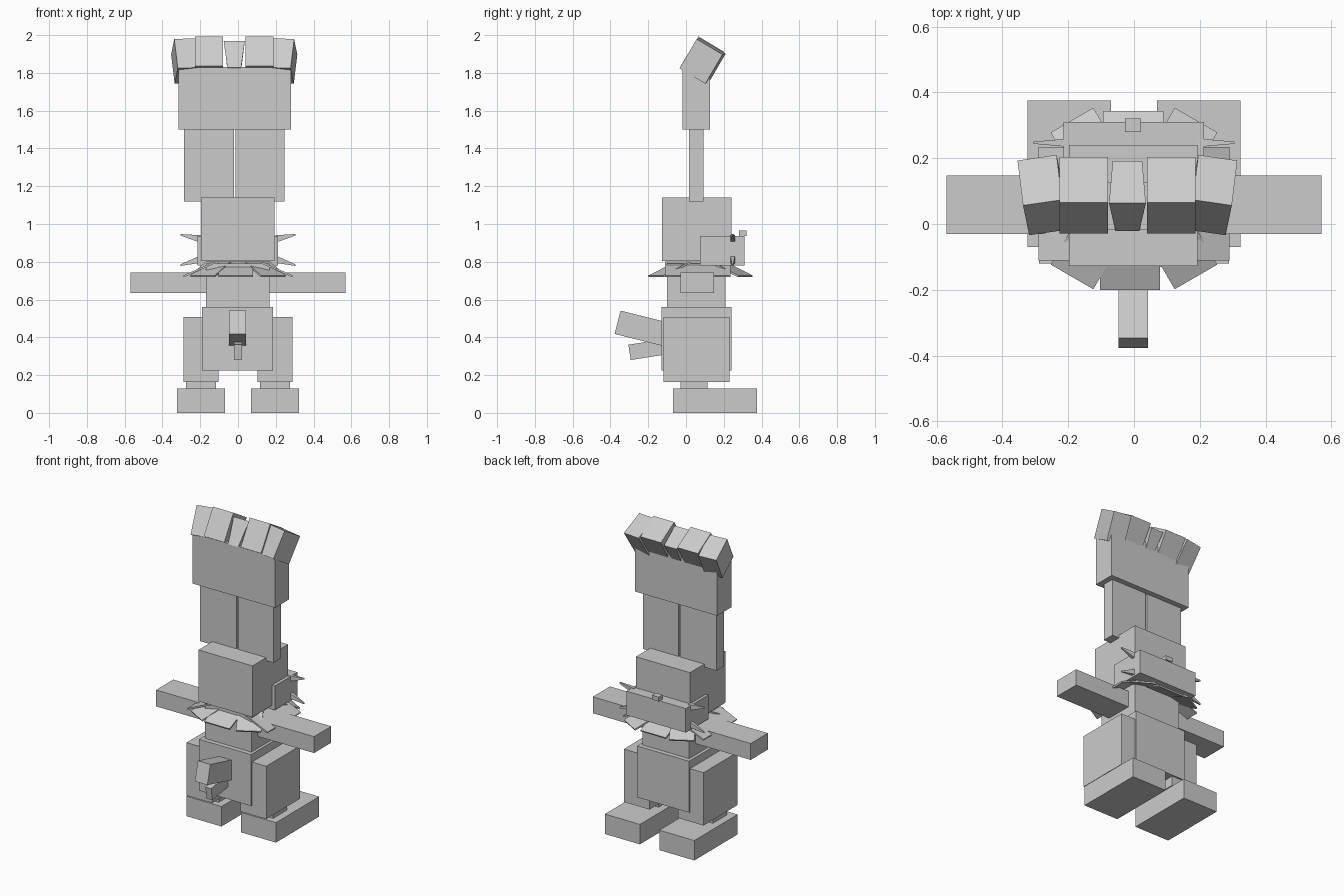
import bpy
import bmesh
from math import radians, sin, cos
from mathutils import Matrix, Vector

default_cube = bpy.data.objects.get("Cube")
if default_cube:
    bpy.data.objects.remove(default_cube, do_unlink=True)

grey = bpy.data.materials.new("plain grey")
grey.use_nodes = True
grey_linear = (0.6, 0.6, 0.6, 1)
grey.diffuse_color = grey_linear
grey.node_tree.nodes["Principled BSDF"].inputs["Base Color"].default_value = grey_linear


def block(name, centre, size, rot=None, taper=None):
    """Flat-sided box; taper optionally reshapes each local vertex."""
    bm = bmesh.new()
    bmesh.ops.create_cube(bm, size=1)
    for v in bm.verts:
        v.co = Vector(a * b for a, b in zip(v.co, size))
        if taper:
            taper(v.co)
    matrix = Matrix.Translation(centre)
    bm.transform(matrix @ rot if rot else matrix)
    mesh = bpy.data.meshes.new(name)
    bm.to_mesh(mesh)
    bm.free()
    mesh.materials.append(grey)
    obj = bpy.data.objects.new(name, mesh)
    bpy.context.collection.objects.link(obj)
    return obj


def span(name, x, y, z):
    """Upright box given by its limits along each axis."""
    limits = (x, y, z)
    return block(name, [(a + b) / 2 for a, b in limits], [b - a for a, b in limits])


def turn(angle, axis):
    return Matrix.Rotation(radians(angle), 4, axis)


def pair(name, x, y, z):
    span("left_" + name, x, y, z)
    span("right_" + name, (-x[1], -x[0]), y, z)


# Limbs
pair("foot", (0.07, 0.323), (-0.07, 0.375), (0, 0.13))
pair("ankle", (0.117, 0.275), (-0.03, 0.115), (0.13, 0.165))
pair("leg", (0.102, 0.288), (-0.12, 0.23), (0.163, 0.508))
pair("arm", (0.16, 0.57), (-0.03, 0.147), (0.635, 0.742))

# Body and head
span("hips", (-0.19, 0.185), (-0.13, 0.24), (0.225, 0.56))
span("chest", (-0.17, 0.167), (-0.1, 0.21), (0.56, 0.79))
span("head", (-0.197, 0.193), (-0.127, 0.24), (0.805, 1.14))
span("muzzle", (-0.215, 0.213), (0.075, 0.31), (0.78, 0.937))
span("nose", (-0.027, 0.021), (0.28, 0.32), (0.937, 0.965))

# Tail pieces
block("upper_tail", (-0.002, -0.236, 0.448), (0.09, 0.26, 0.127), turn(-14, 'X'))
block("lower_tail", (-0.001, -0.2, 0.336), (0.042, 0.2, 0.082), turn(9, 'X'))


# Cheek spikes taper from the muzzle to a narrow tip
def spike(name, side, base_z, tip_z):
    def taper(co):
        if co.x * side > 0:
            co.y *= 0.25
            co.z = co.z * 0.2 + tip_z - base_z
    block(name, (side * 0.25, 0.247, base_z), (0.11, 0.026, 0.04), taper=taper)


for side, label in ((1, "left"), (-1, "right")):
    spike(label + "_upper_spike", side, 0.92, 0.943)
    spike(label + "_lower_spike", side, 0.815, 0.782)


# Neck ruff plates slope outward; heading is measured from the front
def ruff(name, x, y, heading, width, length=0.17):
    a = radians(heading)
    centre = (x - sin(a) * length / 2, y + cos(a) * length / 2, 0.76)
    block(name, centre, (width, length * 1.08, 0.01), turn(heading, 'Z') @ turn(24, 'X'))


ruff("front_ruff", -0.012, -0.2, 0, 0.183)
ruff("back_ruff", -0.002, 0.342, 180, 0.183)
for side, label in ((1, "left"), (-1, "right")):
    ruff(label + "_front_ruff", side * 0.188, -0.16, side * 30, 0.15)
    ruff(label + "_back_ruff", side * 0.188, 0.315, side * 150, 0.15)
    ruff(label + "_side_ruff", side * 0.29, 0.062, side * 90, 0.345)

# Tall ears joined by a wide band
span("right_ear", (-0.285, -0.022), (0.015, 0.093), (1.12, 1.5))
span("left_ear", (-0.012, 0.245), (0.015, 0.093), (1.12, 1.5))
span("ear_band", (-0.315, 0.28), (-0.018, 0.128), (1.5, 1.83))

# Leaning tufts along the top of the band
lean = turn(-31, 'X')
middle_x = -0.02
for side, label in ((1, "left"), (-1, "right")):
    block(label + "_inner_tuft", (middle_x + side * 0.133, 0.087, 1.873),
          (0.148, 0.16, 0.184), lean)
    block(label + "_outer_tuft", (middle_x + side * 0.257, 0.088, 1.863),
          (0.12, 0.16, 0.18), lean @ turn(-side * 6, 'Z') @ turn(side * 6, 'Y'))


def narrow(co):
    if co.z < 0:
        co.x *= 0.65
    if co.y > 0:
        co.x *= 0.8


block("middle_tuft", (middle_x, 0.085, 1.86), (0.112, 0.15, 0.165), lean, narrow)
